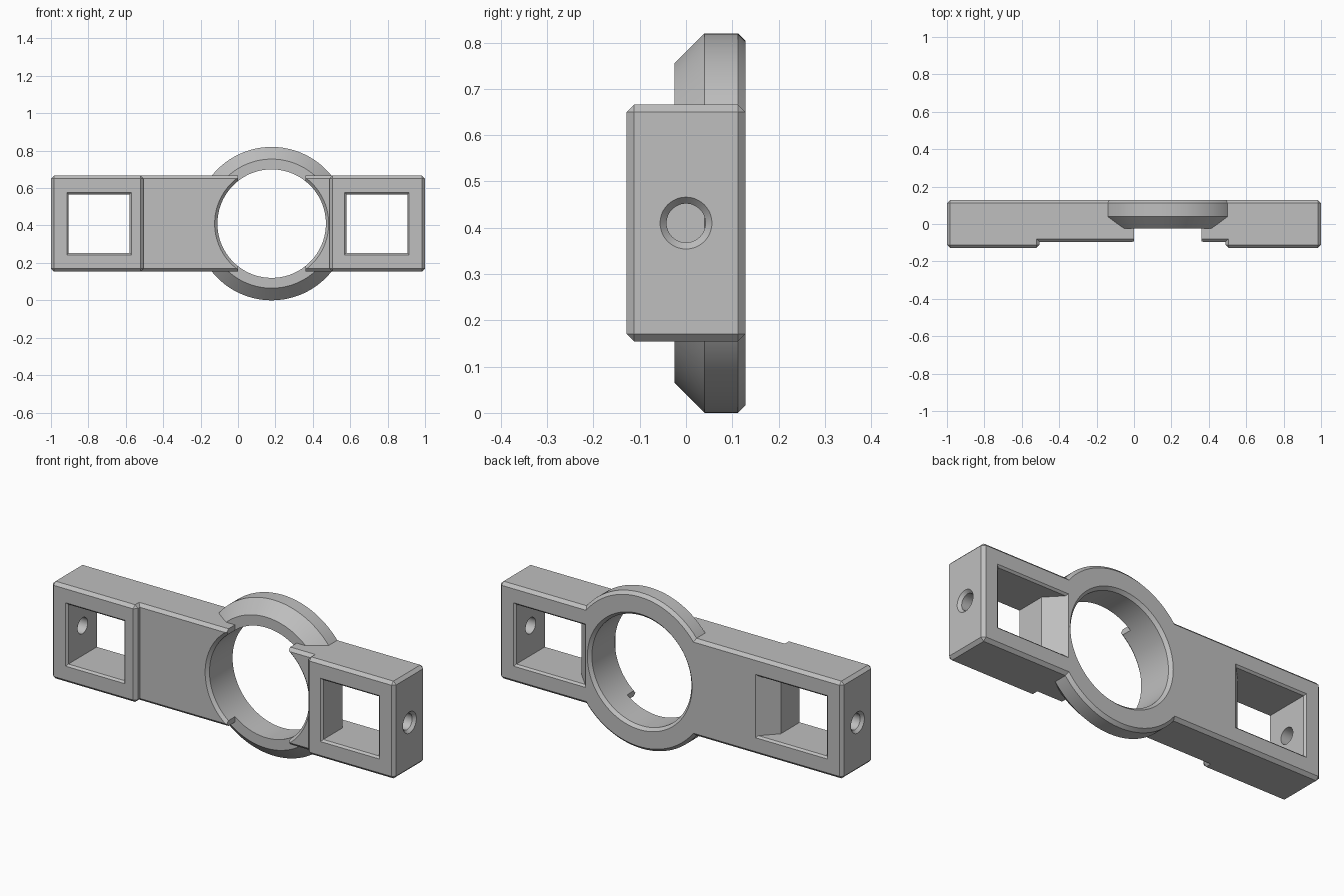
import bpy, bmesh, math

cube = bpy.data.objects.get("Cube")
if cube:
    bpy.data.objects.remove(cube, do_unlink=True)

grey = bpy.data.materials.new("plain_grey")
grey.use_nodes = True
COLOUR = (0.52, 0.52, 0.52, 1)
grey.diffuse_color = COLOUR
grey.node_tree.nodes["Principled BSDF"].inputs["Base Color"].default_value = COLOUR

CX, CZ = 0.18, 0.41      # ring centre
HALF, DEPTH = 0.256, 0.128
BEVEL = 0.016


def solid(name, loops, bevel=0):
    """Closed solid lofted through loops of equal length, convex edges optionally bevelled."""
    bm = bmesh.new()
    rows = [[bm.verts.new(p) for p in loop] for loop in loops]
    n = len(rows[0])
    for a, b in zip(rows, rows[1:]):
        for i in range(n):
            j = (i + 1) % n
            bm.faces.new((a[i], a[j], b[j], b[i]))
    bm.faces.new(rows[0])
    bm.faces.new(rows[-1])
    bmesh.ops.recalc_face_normals(bm, faces=bm.faces)
    if bevel:
        edges = [e for e in bm.edges if e.is_convex]
        bmesh.ops.bevel(bm, geom=edges, offset=bevel, segments=1,
                        affect='EDGES', clamp_overlap=True)
    mesh = bpy.data.meshes.new(name)
    bm.to_mesh(mesh)
    bm.free()
    mesh.materials.append(grey)
    obj = bpy.data.objects.new(name, mesh)
    bpy.context.collection.objects.link(obj)
    return obj


def circle_y(r, y, n=128):
    return [(CX + r * math.cos(2 * math.pi * i / n), y,
             CZ + r * math.sin(2 * math.pi * i / n)) for i in range(n)]


def circle_x(r, x, n=48):
    return [(x, r * math.cos(2 * math.pi * i / n),
             CZ + r * math.sin(2 * math.pi * i / n)) for i in range(n)]


def rect(x0, x1, half, y):
    return [(x0, y, CZ - half), (x1, y, CZ - half), (x1, y, CZ + half), (x0, y, CZ + half)]


def combine(target, tool, operation='DIFFERENCE'):
    """Apply a boolean and throw the tool away."""
    tool.hide_render = True
    mod = target.modifiers.new("bool", 'BOOLEAN')
    mod.operation = operation
    mod.solver = 'EXACT'
    mod.object = tool
    deps = bpy.context.evaluated_depsgraph_get()
    mesh = bpy.data.meshes.new_from_object(target.evaluated_get(deps))
    target.modifiers.clear()
    target.data = mesh
    bpy.data.objects.remove(tool, do_unlink=True)


# Long bar with a shallow recess between two thicker end pads
outline = [(-1, DEPTH), (-1, -DEPTH), (-0.505, -DEPTH), (-0.505, -0.095),
           (0.49, -0.095), (0.49, -DEPTH), (1, -DEPTH), (1, DEPTH)]
bar = solid("ring_bracket", [[(x, y, z) for x, y in outline]
                             for z in (CZ - HALF, CZ + HALF)], BEVEL)

# Gap in the front of the bar, ahead of the ring
combine(bar, solid("gap", [rect(0, 0.36, 0.5, y) for y in (-0.3, -0.025)]))

# Ring with a sloped front rim, and its chamfered bore
ring = [(0.345, -0.025), (0.41, 0.04), (0.41, DEPTH - BEVEL), (0.41 - BEVEL, DEPTH)]
combine(bar, solid("ring", [circle_y(r, y) for r, y in ring]), 'UNION')
bore = [(0.305, -0.2), (0.305, -0.095), (0.29, -0.08),
        (0.29, DEPTH - BEVEL), (0.305, DEPTH), (0.305, 0.2)]
combine(bar, solid("bore", [circle_y(r, y) for r, y in bore]))

# Window, sloped back pocket and screw hole at each end
IN, OUT, BACK, H, C = 0.58, 0.905, 0.505, 0.157, 0.01
for s in (-1, 1):
    window = [(IN - C, OUT + C, H + C, -0.2),
              (IN - C, OUT + C, H + C, -DEPTH),
              (IN, OUT, H, -DEPTH + C),
              (IN, OUT, H, 0.04),
              (BACK, OUT, H, DEPTH - C),
              (BACK - C, OUT + C, H + C, DEPTH),
              (BACK - C, OUT + C, H + C, 0.2)]
    combine(bar, solid("window", [rect(s * a, s * b, h, y) for a, b, h, y in window]))
    screw = [(0.042, 0.8), (0.042, 0.985), (0.056, 1.0), (0.056, 1.1)]
    combine(bar, solid("screw_hole", [circle_x(r, s * x) for r, x in screw]))

# Smooth the round walls, keep the edges crisp
bpy.ops.object.select_all(action='DESELECT')
bar.select_set(True)
bpy.context.view_layer.objects.active = bar
bpy.ops.object.shade_smooth_by_angle(angle=math.radians(25))
